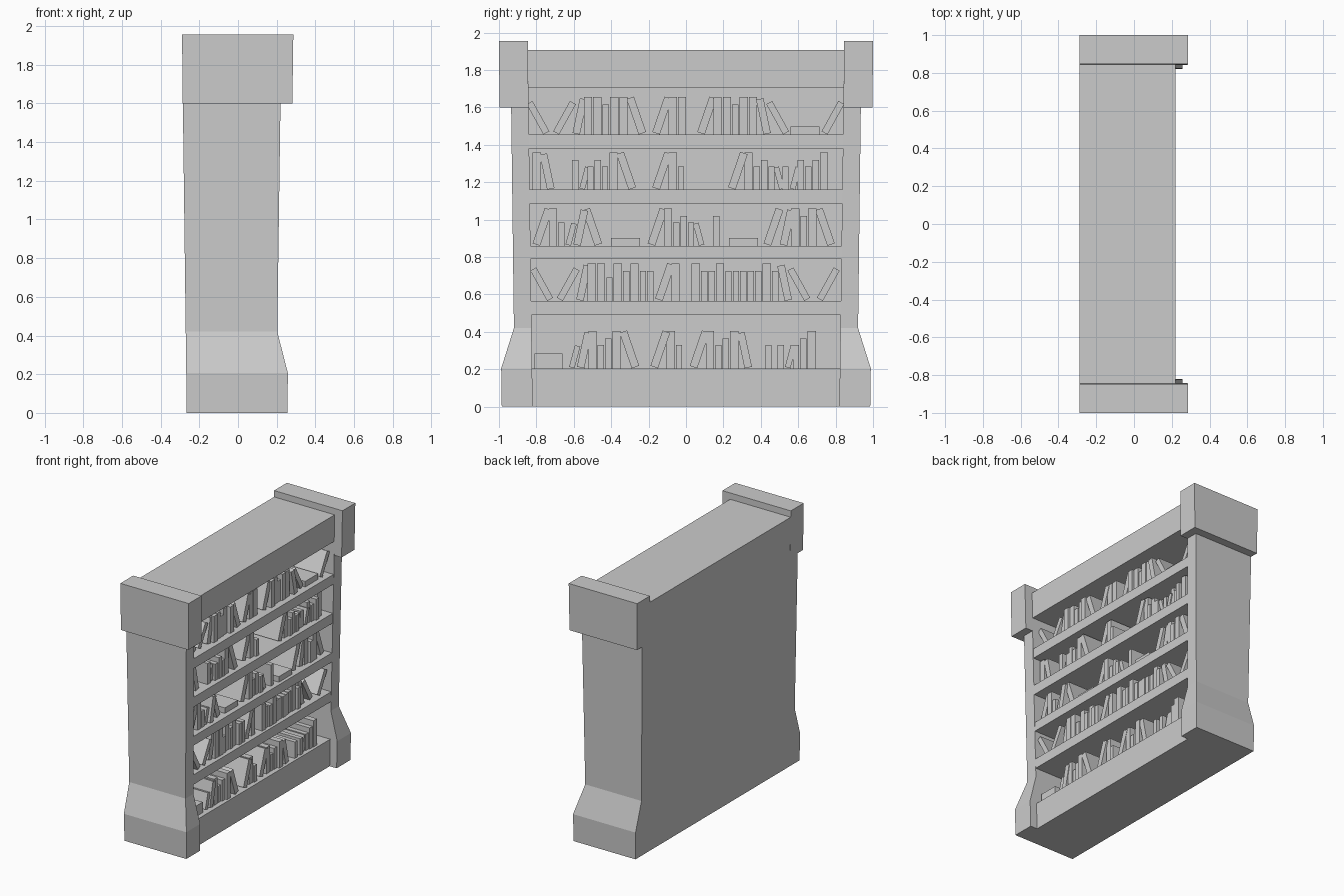
import bpy, bmesh, math, random
from mathutils import Matrix, Vector

if "Cube" in bpy.data.objects:
    bpy.data.objects.remove(bpy.data.objects["Cube"])

random.seed(4)


def finish(bm, name):
    bmesh.ops.recalc_face_normals(bm, faces=bm.faces[:])
    me = bpy.data.meshes.new(name)
    bm.to_mesh(me)
    bm.free()
    ob = bpy.data.objects.new(name, me)
    bpy.context.collection.objects.link(ob)
    return ob


def loft(name, levels):
    """Stack of rectangles: (z, x0, x1, y0, y1)."""
    bm = bmesh.new()
    rings = [[bm.verts.new((x, y, z)) for x, y in ((x0, y0), (x1, y0), (x1, y1), (x0, y1))]
             for z, x0, x1, y0, y1 in levels]
    bm.faces.new(rings[0])
    bm.faces.new(rings[-1])
    for a, b in zip(rings, rings[1:]):
        for i in range(4):
            j = (i + 1) % 4
            bm.faces.new((a[i], a[j], b[j], b[i]))
    return finish(bm, name)


def inner(z):            # inner wall of the pillars flares slightly upward
    return 0.82 + 0.0135 * z


def back(z):             # back plane leans slightly outward
    return -0.265 - 0.0125 * z


def front(z):            # front edge of the boards
    return 0.197 + 0.0125 * z


# Side pillars with flared feet and block caps
for s, side in ((-1, "left"), (1, "right")):
    prof = [(0, 0.255, 0.985), (0.205, 0.258, 0.988), (0.42, 0.203, 0.92), (1.62, 0.22, 0.935)]
    loft(side + "_pillar", [(z, back(z), xf, s * inner(z), s * yo) for z, xf, yo in prof])
    loft(side + "_cap", [(1.6, -0.286, 0.281, s * 0.842, s * 0.997),
                         (1.955, -0.289, 0.286, s * 0.846, s * 1.0)])

# Horizontal boards: plinth, four shelves and the top
for name, z0, z1 in (("plinth", 0, 0.205), ("shelf_1", 0.49, 0.565), ("shelf_2", 0.79, 0.86),
                     ("shelf_3", 1.085, 1.16), ("shelf_4", 1.38, 1.455), ("top_board", 1.705, 1.907)):
    loft(name, [(z, back(z), front(z), -inner(z), inner(z)) for z in (z0, z1)])

# Back panel
loft("back_panel", [(z, back(z), back(z) + 0.015, -inner(z), inner(z)) for z in (0, 1.9)])

# Book kinds: width, height, lean in degrees
KINDS = {
    "T": (0.044, 0.20, 0), "M": (0.034, 0.16, 0), "S": (0.033, 0.125, 0),
    "/": (0.042, 0.20, 19), "\\": (0.042, 0.20, -19),
    ">": (0.036, 0.185, 29), "<": (0.036, 0.185, -29),
    "d": (0.040, 0.19, 12), "b": (0.040, 0.19, -12),
    "r": (0.030, 0.12, 15), "l": (0.030, 0.12, -15),
    "_": (0.155, 0.042, 0), "=": (0.150, 0.080, 0),
}

# Runs of books for every shelf: floor height, then (start y, kinds)
SHELVES = [
    (0.205, [(-0.81, "="), (-0.625, "rdTSMT\\"), (-0.19, "/TS"), (0.02, "/TSMTb"),
             (0.425, "S"), (0.49, "SrSMT")]),
    (0.565, [(-0.82, "<"), (-0.69, ">dTTSTMTMM"), (-0.165, "/T"),
             (0.03, "TMMTMMMMMTMb<"), (0.70, ">")]),
    (0.86, [(-0.82, "/TSrd\\"), (-0.40, "_"), (-0.205, "/TSMSl"), (0.145, "M"),
            (0.23, "_"), (0.415, "/dTMT\\")]),
    (1.16, [(-0.82, "Tb"), (-0.61, "MrSMST\\"), (-0.18, "/TS"), (0.225, "/TSMSlSrMSMT")]),
    (1.455, [(-0.84, "<"), (-0.71, ">dTTMTT\\"), (-0.18, "/TT"), (0.06, "/TTMTTb<"),
             (0.56, "_"), (0.725, ">")]),
]

for n, (floor, runs) in enumerate(SHELVES, 1):
    bm = bmesh.new()
    for y, kinds in runs:
        for k in kinds:
            w, h, deg = KINDS[k]
            a = math.radians(abs(deg))
            wide = w * math.cos(a) + h * math.sin(a)
            tall = h * math.cos(a) + w * math.sin(a)
            if deg < 0:
                y -= 0.012       # tucks against its neighbour
            x1 = 0.175 + random.uniform(-0.015, 0.01)
            depth = 0.22
            m = (Matrix.Translation(Vector((x1 - depth / 2, y + wide / 2, floor + tall / 2)))
                 @ Matrix.Rotation(-math.radians(deg), 4, "X")
                 @ Matrix.Diagonal((depth, w, h, 1)))
            bmesh.ops.create_cube(bm, size=1, matrix=m)
            if deg > 0:
                y += wide - 0.018
            elif deg < 0:
                y += wide - 0.012
            else:
                y += w + 0.006
    finish(bm, "books_row_%d" % n)
